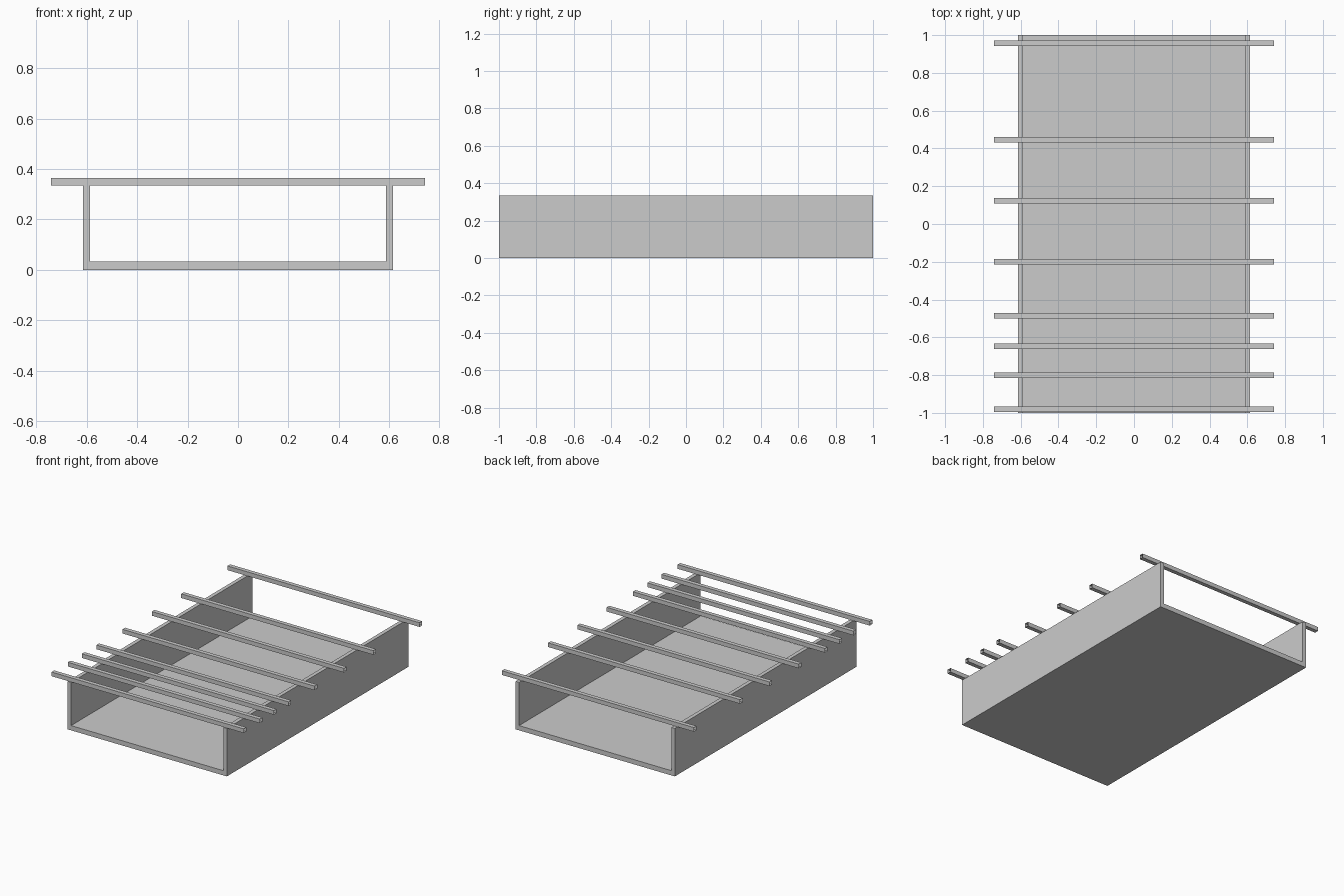
import bpy

if "Cube" in bpy.data.objects:
    bpy.data.objects.remove(bpy.data.objects["Cube"])


def extrude_profile(name, profile, axis, start, end, caps):
    """Sweep a 2D profile (a, z) along x or y, with optional end caps."""
    n = len(profile)

    def point(a, z, t):
        return (t, a, z) if axis == 'x' else (a, t, z)

    verts = [point(a, z, t) for t in (start, end) for a, z in profile]
    faces = [(i, (i + 1) % n, (i + 1) % n + n, i + n) for i in range(n)]
    if axis == 'x':
        faces = [f[::-1] for f in faces]
    else:
        faces = [f for f in faces]
    if caps:
        faces += [tuple(range(n))[::-1], tuple(range(n, 2 * n))]
    mesh = bpy.data.meshes.new(name)
    mesh.from_pydata(verts, [], faces)
    if axis == 'y':
        mesh.flip_normals()
    else:
        mesh.flip_normals()
    obj = bpy.data.objects.new(name, mesh)
    bpy.context.collection.objects.link(obj)
    # make the capped solid face outward
    if caps:
        import bmesh
        bm = bmesh.new()
        bm.from_mesh(mesh)
        bmesh.ops.recalc_face_normals(bm, faces=bm.faces)
        bm.to_mesh(mesh)
        bm.free()
    return obj


OUTER, INNER = 0.614, 0.587
FLOOR, TOP = 0.033, 0.334

# U-shaped trough: floor and two side walls, open front and back
half = [(OUTER, 0), (OUTER, TOP), (INNER, TOP), (INNER, FLOOR)]
trough = half + [(-x, z) for x, z in reversed(half)]
extrude_profile("trough", trough, 'y', -1, 1, True)

# Cross bars: square tubes open at the ends, unevenly spaced along the trough
H = 0.0145
for i, y in enumerate((-0.98, -0.802, -0.647, -0.487, -0.2, 0.124, 0.447, 0.956)):
    square = [(y - H, TOP), (y + H, TOP), (y + H, TOP + 2 * H), (y - H, TOP + 2 * H)]
    extrude_profile(f"cross_bar_{i + 1}", square, 'x', -0.741, 0.741, False)
